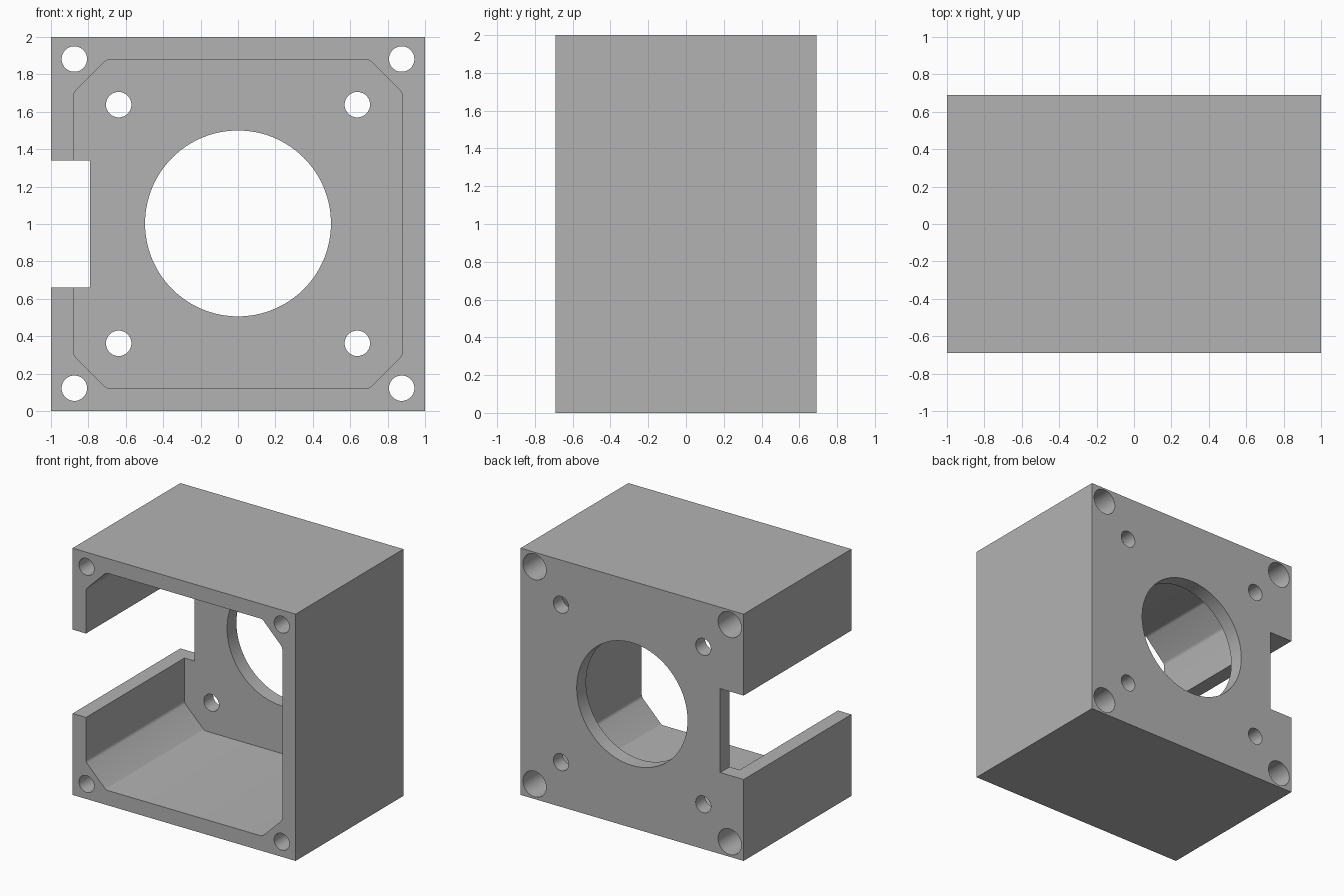
import bpy
import bmesh
from math import pi, radians
from mathutils import Matrix, Vector

# Main dimensions
HALF, DEPTH, WALL = 1.0, 0.69, 0.12
CENTRE_Z = 1.0
INNER = HALF - WALL
CHAMFER = 0.18

if "Cube" in bpy.data.objects:
    bpy.data.objects.remove(bpy.data.objects["Cube"], do_unlink=True)

grey = bpy.data.materials.new("Plain grey")
grey.use_nodes = True
colour = (0.45, 0.45, 0.45, 1)
grey.diffuse_color = colour
grey.node_tree.nodes["Principled BSDF"].inputs["Base Color"].default_value = colour


def make_object(name, bm):
    bmesh.ops.recalc_face_normals(bm, faces=bm.faces)
    mesh = bpy.data.meshes.new(name)
    bm.to_mesh(mesh)
    bm.free()
    mesh.materials.append(grey)
    obj = bpy.data.objects.new(name, mesh)
    bpy.context.collection.objects.link(obj)
    return obj


def box(name, x, y, z):
    """Box from (low, high) ranges."""
    bm = bmesh.new()
    size = [r[1] - r[0] for r in (x, y, z)]
    mid = [(r[0] + r[1]) / 2 for r in (x, y, z)]
    bmesh.ops.create_cube(bm, size=1, matrix=Matrix.Translation(mid) @ Matrix.Diagonal((*size, 1)))
    return make_object(name, bm)


def rod(name, x, z, radius, y0, y1, sides=48):
    """Cylinder running along y."""
    bm = bmesh.new()
    place = Matrix.Translation((x, (y0 + y1) / 2, z)) @ Matrix.Rotation(pi / 2, 4, "X")
    bmesh.ops.create_cone(bm, cap_ends=True, segments=sides, radius1=radius,
                          radius2=radius, depth=y1 - y0, matrix=place)
    return make_object(name, bm)


def cavity(name):
    """Square pocket with chamfered, slightly rounded corners, open at the front."""
    a, b = INNER, INNER - CHAMFER
    outline = [(b, a), (a, b), (a, -b), (b, -a), (-b, -a), (-a, -b), (-a, b), (-b, a)]
    y0, y1 = -DEPTH - 0.1, DEPTH - WALL
    bm = bmesh.new()
    face = bm.faces.new([bm.verts.new((x, y0, CENTRE_Z + z)) for x, z in outline])
    extruded = bmesh.ops.extrude_face_region(bm, geom=[face])["geom"]
    moved = [v for v in extruded if isinstance(v, bmesh.types.BMVert)]
    bmesh.ops.translate(bm, verts=moved, vec=Vector((0, y1 - y0, 0)))
    long_edges = [e for e in bm.edges if abs(e.verts[0].co.y - e.verts[1].co.y) > 0.5]
    bmesh.ops.bevel(bm, geom=long_edges, offset=0.015, segments=4, profile=0.5, affect="EDGES")
    return make_object(name, bm)


housing = box("motor_housing", (-HALF, HALF), (-DEPTH, DEPTH), (0, 2 * HALF))

# Pocket, shaft opening and side cable slot
cutters = [
    cavity("pocket"),
    rod("shaft_opening", 0, CENTRE_Z + 0.003, 0.497, 0.3, DEPTH + 0.1, 128),
    box("cable_slot", (-1.2, -0.79), (-1, 1), (0.66, 1.34)),
]

# Motor screw holes, and corner bolt holes counterbored from the back
for sx in (-1, 1):
    for sz in (-1, 1):
        x, z = 0.638 * sx, CENTRE_Z + 0.638 * sz
        cutters.append(rod("motor_screw_hole", x, z, 0.068, 0.4, DEPTH + 0.1))
        x, z = 0.875 * sx, CENTRE_Z + 0.002 + 0.88 * sz
        cutters.append(rod("corner_bolt_hole", x, z, 0.068, -DEPTH - 0.1, DEPTH - 0.3))
        cutters.append(rod("corner_counterbore", x, z, 0.104, DEPTH - 0.7, DEPTH + 0.1))

for cutter in cutters:
    cut = housing.modifiers.new(cutter.name, "BOOLEAN")
    cut.operation = "DIFFERENCE"
    cut.solver = "EXACT"
    cut.object = cutter
    cutter.hide_render = True

# Bake the cuts and drop the cutters
bpy.context.view_layer.update()
graph = bpy.context.evaluated_depsgraph_get()
result = bpy.data.meshes.new_from_object(housing.evaluated_get(graph))
housing.modifiers.clear()
housing.data = result
for cutter in cutters:
    bpy.data.objects.remove(cutter, do_unlink=True)
result.materials.clear()
result.materials.append(grey)
for face in result.polygons:
    face.material_index = 0

bpy.ops.object.select_all(action="DESELECT")
housing.select_set(True)
bpy.context.view_layer.objects.active = housing
bpy.ops.object.shade_smooth_by_angle(angle=radians(30))
